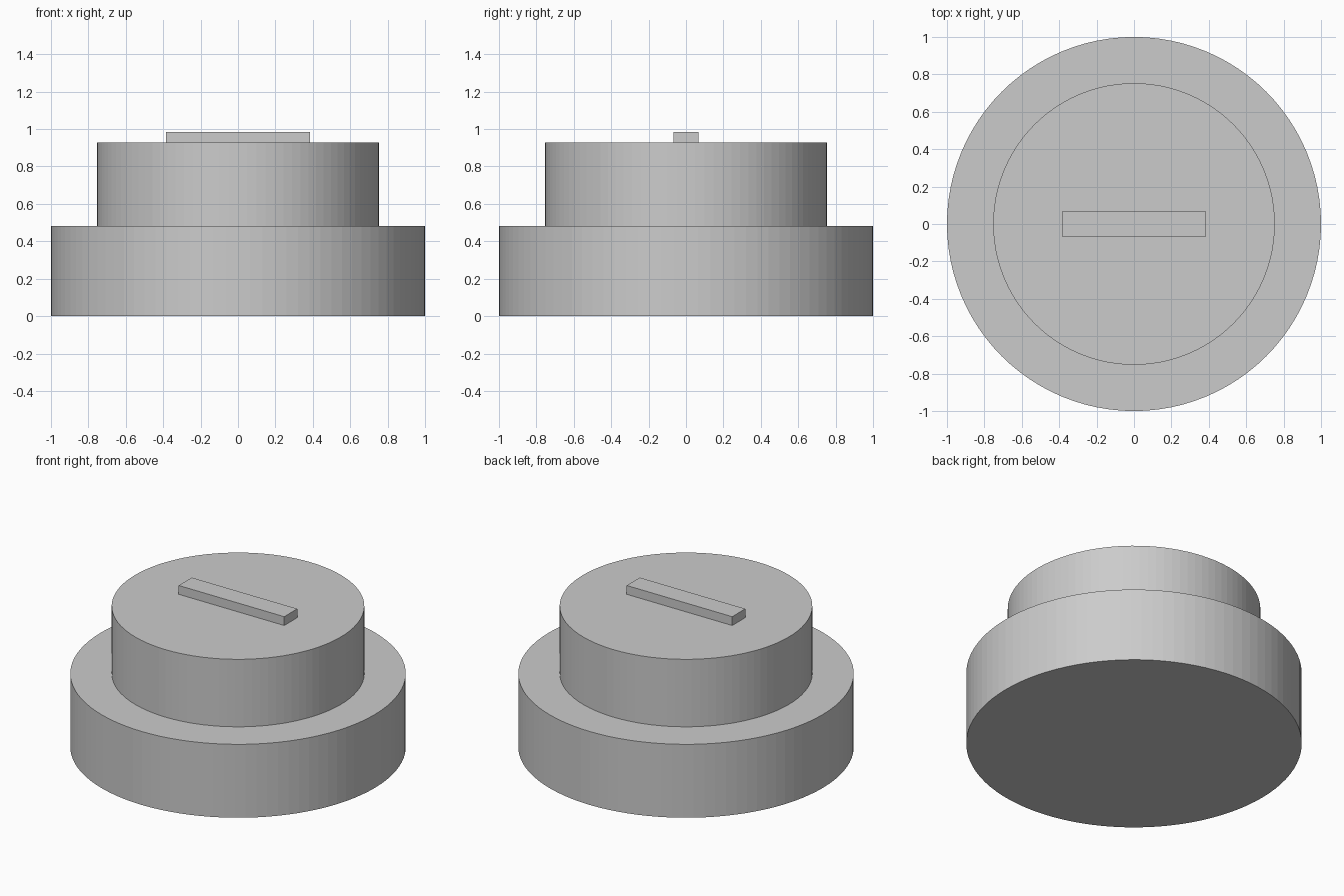
import bpy

default = bpy.data.objects.get("Cube")
if default:
    bpy.data.objects.remove(default, do_unlink=True)

# Single plain grey
grey = bpy.data.materials.new("plain_grey")
grey.use_nodes = True
colour = (0.6, 0.6, 0.6, 1.0)
grey.diffuse_color = colour
bsdf = next(n for n in grey.node_tree.nodes if n.type == "BSDF_PRINCIPLED")
bsdf.inputs["Base Color"].default_value = colour


def finish(name):
    obj = bpy.context.object
    obj.name = name
    obj.data.materials.append(grey)
    return obj


def disc(name, radius, bottom, top):
    bpy.ops.mesh.primitive_cylinder_add(
        vertices=96, radius=radius, depth=top - bottom,
        location=(0, 0, (bottom + top) / 2))
    return finish(name)


BASE_TOP, DRUM_TOP, BAR_TOP = 0.483, 0.927, 0.985

# Wide base and narrower drum stacked on it
disc("base", 1.0, 0.0, BASE_TOP)
disc("drum", 0.753, BASE_TOP, DRUM_TOP)

# Raised grip bar across the top
bpy.ops.mesh.primitive_cube_add(size=1, location=(0, 0, (DRUM_TOP + BAR_TOP) / 2))
bar = finish("grip_bar")
bar.scale = (0.768, 0.136, BAR_TOP - DRUM_TOP)
bpy.ops.object.transform_apply(location=False, rotation=False, scale=True)
